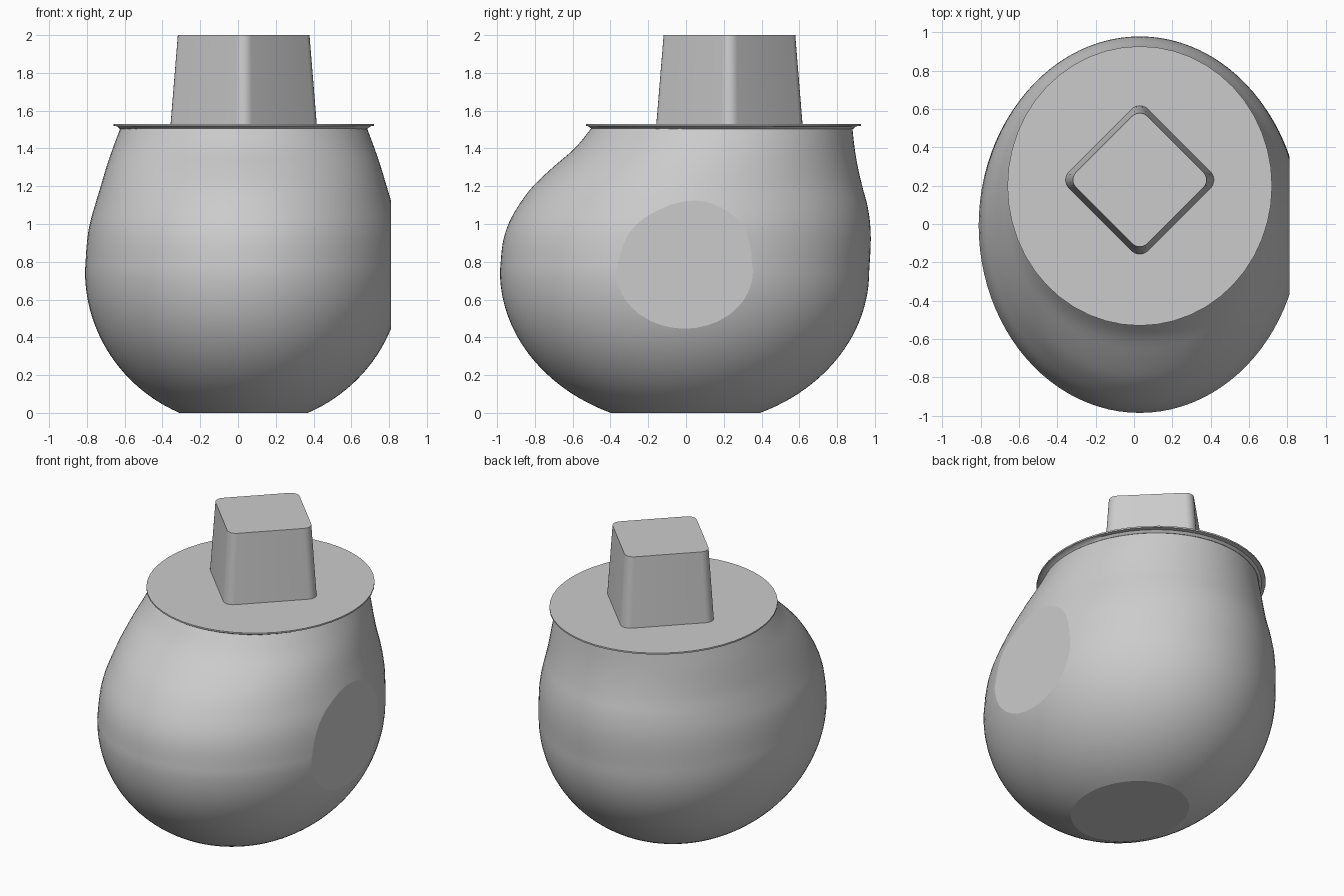
import bpy, bmesh, math
from mathutils import Matrix, Vector

cube = bpy.data.objects.get("Cube")
if cube:
    bpy.data.objects.remove(cube, do_unlink=True)

grey = bpy.data.materials.new("plain grey")
grey.use_nodes = True
colour = (0.6, 0.6, 0.6, 1)
grey.diffuse_color = colour
grey.node_tree.nodes["Principled BSDF"].inputs["Base Color"].default_value = colour

CX = 0.03  # shared centre line in x


def finish(name, bm, angle=35):
    bmesh.ops.recalc_face_normals(bm, faces=bm.faces)
    mesh = bpy.data.meshes.new(name)
    bm.to_mesh(mesh)
    bm.free()
    mesh.materials.append(grey)
    obj = bpy.data.objects.new(name, mesh)
    bpy.context.collection.objects.link(obj)
    bpy.ops.object.select_all(action='DESELECT')
    obj.select_set(True)
    bpy.context.view_layer.objects.active = obj
    bpy.ops.object.shade_smooth_by_angle(angle=math.radians(angle))
    return obj


def loft(rings):
    """Skin a stack of equal-length point rings and cap both ends."""
    bm = bmesh.new()
    rows = [[bm.verts.new(p) for p in ring] for ring in rings]
    n = len(rows[0])
    for a, b in zip(rows, rows[1:]):
        for i in range(n):
            j = (i + 1) % n
            bm.faces.new((a[i], a[j], b[j], b[i]))
    bm.faces.new(rows[0][::-1])
    bm.faces.new(rows[-1])
    return bm


def ellipse(z, rx, front, back, n):
    cy, ry = (front + back) / 2, (back - front) / 2
    return [(CX + rx * math.cos(t), cy + ry * math.sin(t), z)
            for t in (2 * math.pi * i / n for i in range(n))]


def blend(keys, z):
    """Smooth interpolation through (z, rx, front, back) keys."""
    i = max(k for k in range(len(keys) - 1) if keys[k][0] <= z)
    t = (z - keys[i][0]) / (keys[i + 1][0] - keys[i][0])
    a, b = Vector(keys[i][1:]), Vector(keys[i + 1][1:])

    def slope(k):
        lo, hi = max(k - 1, 0), min(k + 1, len(keys) - 1)
        return (Vector(keys[hi][1:]) - Vector(keys[lo][1:])) / (keys[hi][0] - keys[lo][0])
    h = keys[i + 1][0] - keys[i][0]
    return (a * (2*t**3 - 3*t**2 + 1) + slope(i) * h * (t**3 - 2*t**2 + t)
            + b * (3*t**2 - 2*t**3) + slope(i + 1) * h * (t**3 - t**2))


# Body: ellipsoid bowl below, leaning neck above
MID = 0.75
rings = []
low = math.asin(MID / 0.82)
for i in range(24):
    a = -low * (1 - i / 24)
    s = math.cos(a)
    rings.append(ellipse(MID + 0.82 * math.sin(a), 0.84 * s, -0.985 * s, 0.97 * s, 96))
neck = [(0.75, 0.84, -0.985, 0.97), (0.9, 0.83, -0.97, 0.978),
        (1.0, 0.815, -0.94, 0.975), (1.1, 0.787, -0.885, 0.96),
        (1.2, 0.757, -0.81, 0.933), (1.3, 0.727, -0.705, 0.91),
        (1.4, 0.693, -0.59, 0.893), (1.515, 0.65, -0.495, 0.88)]
for i in range(28):
    z = MID + (1.5149 - MID) * i / 27
    rings.append(ellipse(z, *blend(neck, z), 96))
bm = loft(rings)

# Flat panel sliced on the left side
bmesh.ops.bisect_plane(bm, geom=bm.verts[:] + bm.edges[:] + bm.faces[:],
                       plane_co=(0.81, 0, 0), plane_no=(1, 0, 0), clear_outer=True)
bmesh.ops.holes_fill(bm, edges=[e for e in bm.edges if e.is_boundary], sides=0)
finish("body", bm, 12)

# Thin lid with a small tapered lip underneath
finish("lid", loft([ellipse(1.503, 0.655, -0.50, 0.885, 48),
                    ellipse(1.517, 0.67, -0.515, 0.90, 48),
                    ellipse(1.52, 0.69, -0.53, 0.927, 48),
                    ellipse(1.53, 0.69, -0.53, 0.927, 48)]))


# Tapered rounded-square plug, turned corner-on
def rounded_square(z, scale):
    inner, radius, steps = 0.23, 0.062, 6
    ring = []
    for c in range(4):
        for k in range(steps + 1):
            t = math.pi / 2 * (c - 0.5 + k / steps)
            mid = math.pi / 2 * c
            d = inner * math.sqrt(2)
            ring.append((CX + scale * (d * math.cos(mid) + radius * math.cos(t)),
                         0.23 + scale * (d * math.sin(mid) + radius * math.sin(t)), z))
    return ring


finish("plug", loft([rounded_square(1.525, 1), rounded_square(2.0, 0.9)]))
